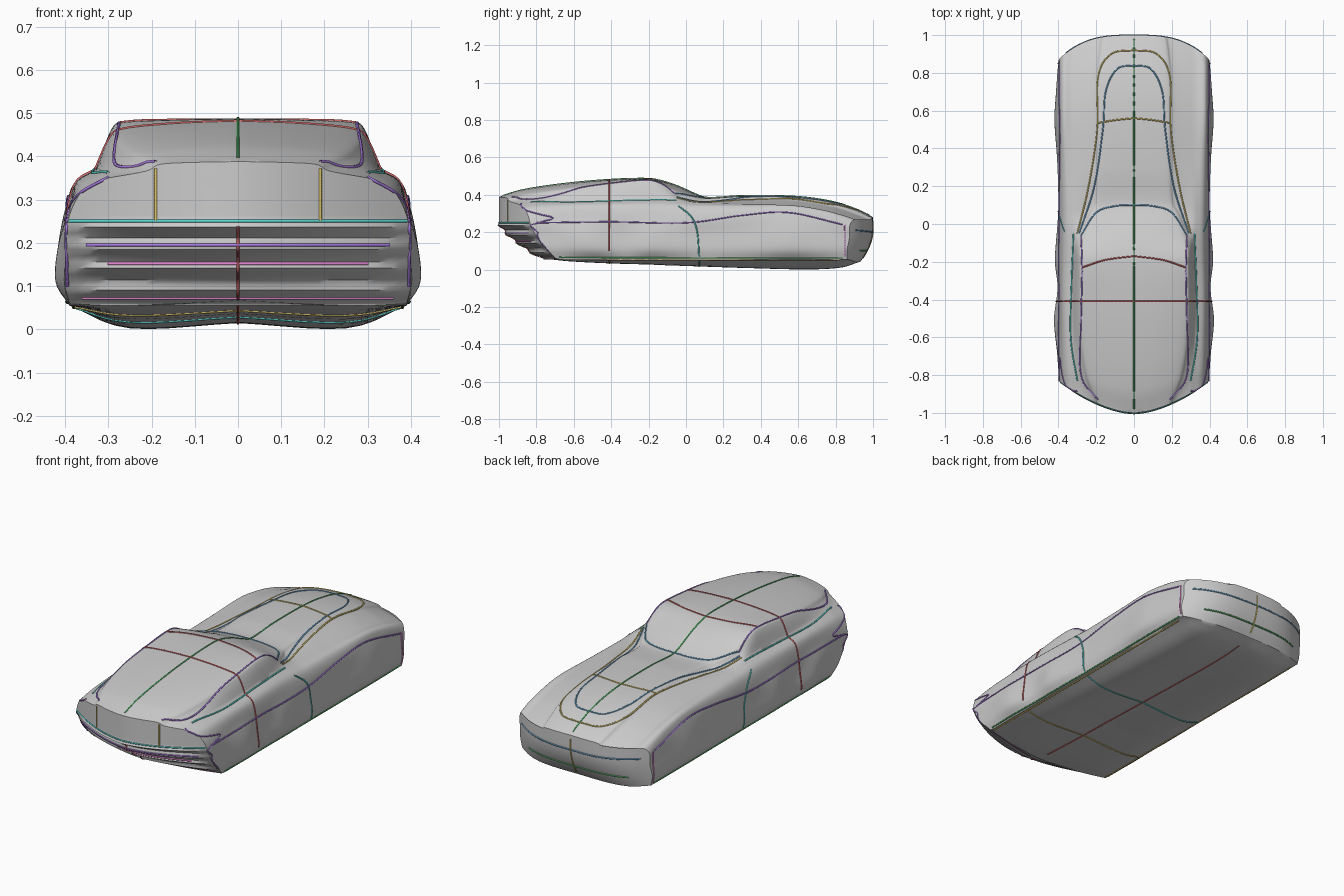
import bpy, bmesh, math
from mathutils import Vector
from mathutils.bvhtree import BVHTree

if "Cube" in bpy.data.objects:
    bpy.data.objects.remove(bpy.data.objects["Cube"])

# Stations: y, top z, roof/hood edge x,z, fender edge x,z, shoulder z, half width, floor z
STATIONS = [
    (-1.00, .388, .20, .378, .30, .350, .25, .402, .055),
    (-.88, .425, .25, .400, .315, .360, .26, .408, .045),
    (-.65, .460, .28, .430, .325, .367, .27, .422, .036),
    (-.40, .482, .285, .458, .33, .370, .27, .405, .030),
    (-.20, .487, .28, .475, .322, .375, .265, .418, .027),
    (-.13, .475, .28, .455, .32, .375, .26, .415, .024),
    (-.04, .445, .27, .402, .32, .370, .26, .408, .021),
    (.05, .405, .24, .378, .32, .360, .265, .402, .018),
    (.11, .385, .21, .376, .32, .358, .27, .400, .016),
    (.30, .395, .20, .386, .32, .352, .285, .405, .010),
    (.60, .390, .20, .378, .33, .340, .300, .420, .003),
    (.80, .360, .20, .345, .33, .312, .280, .412, .004),
    (.93, .315, .19, .302, .33, .280, .255, .405, .015),
    (1.0, .280, .18, .272, .32, .257, .235, .400, .040),
]


def hermite(keys, pts, t):
    """Smooth interpolation of tuples on uneven keys."""
    n = len(keys)
    i = max(0, min(n - 2, sum(k <= t for k in keys) - 1))

    def slope(j, c):
        a, b = max(j - 1, 0), min(j + 1, n - 1)
        return (pts[b][c] - pts[a][c]) / (keys[b] - keys[a])
    h = keys[i + 1] - keys[i]
    u = (t - keys[i]) / h
    return tuple(
        (2*u**3 - 3*u*u + 1) * pts[i][c] + (u**3 - 2*u*u + u) * h * slope(i, c)
        + (3*u*u - 2*u**3) * pts[i + 1][c] + (u**3 - u*u) * h * slope(i + 1, c)
        for c in range(len(pts[0])))


def smooth_path(pts, per=8):
    keys = list(range(len(pts)))
    return [hermite(keys, pts, i / per) for i in range((len(pts) - 1) * per + 1)]


def half_section(y):
    top, xr, zr, xf, zf, zs, w, zb = hermite([s[0] for s in STATIONS], [s[1:] for s in STATIONS], y)
    sill = max(.055, zb + .004)
    floor = smooth_path([(0, zb + .012), (.25, zb), (.39, sill)], 5)
    side = smooth_path([(.39, sill), (w, sill + .055), (w - .006, (sill + zs) / 2 + .03), (.394, zs),
                        ((xf + .4) / 2 + .01, (zs + zf) / 2 + .02), (xf, zf)], 5)
    roof = smooth_path([(xf, zf), (xr + .012, zr - .012), (xr - .02, zr + .35 * (top - zr)),
                        (xr * .5, zr + .8 * (top - zr)), (0, top)], 5)
    return floor + side[1:] + roof[1:]


# Bowed ends with undercut bumpers
def tail_offset(x, z):
    q = min(1.1, abs(x) / .4)
    under = max(0, (.25 - z) / .2)
    return .17 * q**1.7 + .24 * under**1.4 * (1 - .4 * q * q)


def nose_offset(x, z):
    q = min(1.1, abs(x) / .4)
    return -.13 * q**3 - (.07 * max(0, (.22 - z) / .18)**2) * (1 - .7 * q * q)


def warp(x, y, z, cap=False):
    yy = y + max(0, (-.2 - y) / .8) * tail_offset(x, z) + max(0, (y - .4) / .6) * nose_offset(x, z)
    if cap and y < 0 and z < .26:   # horizontal bumper ribs
        yy += .013 * math.sin((z - .25) * 2 * math.pi / .05) * (1 - min(1, abs(x) / .4)**8)
    return (x, yy, z)


bm = bmesh.new()
rings = []
N = 110
for i in range(N + 1):
    y = -1 + 2 * i / N
    half = half_section(y)
    full = half + [(-x, z) for x, z in half[-2:0:-1]]
    rings.append([bm.verts.new(warp(x, y, z)) for x, z in full])
for a, b in zip(rings, rings[1:]):
    for j in range(len(a)):
        k = (j + 1) % len(a)
        bm.faces.new((a[j], a[k], b[k], b[j]))
# End faces: rows run from side to side
COLS = 30
for y in (-1, 1):
    rows = [[bm.verts.new(warp(x * (2 * c / COLS - 1), y, z, True)) for c in range(COLS + 1)]
            for x, z in half_section(y)]
    for a, b in zip(rows, rows[1:]):
        for c in range(COLS):
            bm.faces.new((a[c], a[c + 1], b[c + 1], b[c]))
bmesh.ops.remove_doubles(bm, verts=bm.verts, dist=.0004)
bmesh.ops.dissolve_degenerate(bm, edges=bm.edges, dist=.0001)
bmesh.ops.recalc_face_normals(bm, faces=bm.faces)
mesh = bpy.data.meshes.new("car_body")
bm.to_mesh(mesh)
tree = BVHTree.FromBMesh(bm)
bm.free()
body = bpy.data.objects.new("car_body", mesh)
bpy.context.collection.objects.link(body)
bpy.context.view_layer.objects.active = body
body.select_set(True)
bpy.ops.object.shade_smooth_by_angle(angle=math.radians(40))

# Coloured feature lines projected on the body
COLORS = {"green": (.1, .5, .15), "red": (.6, .12, .12), "blue": (.15, .4, .65), "purple": (.4, .2, .75),
          "pink": (.8, .25, .65), "teal": (.1, .65, .6), "gold": (.7, .55, .15)}
MATS = {}
for cname, rgb in COLORS.items():
    MATS[cname] = bpy.data.materials.new(cname)
    MATS[cname].diffuse_color = (*rgb, 1)
RAYS = {  # view: (start position from a 2D point, direction)
    "top": (lambda a, b: (a, b, 2), (0, 0, -1)),
    "below": (lambda a, b: (a, b, -2), (0, 0, 1)),
    "side": (lambda a, b: (2, a, b), (-1, 0, 0)),
    "tail": (lambda a, b: (a, -3, b), (0, 1, 0)),
    "nose": (lambda a, b: (a, 3, b), (0, -1, 0)),
}


def line(name, view, color, pts, mirror=True):
    start, d = RAYS[view]
    hits = [tree.ray_cast(Vector(start(*p)), Vector(d))[0] for p in smooth_path(pts, 10)]
    hits = [h for h in hits if h]
    if len(hits) < 2:
        return
    cu = bpy.data.curves.new(name, "CURVE")
    cu.dimensions = "3D"
    cu.bevel_depth = .004
    cu.bevel_resolution = 1
    for s in ((1, -1) if mirror else (1,)):
        sp = cu.splines.new("POLY")
        sp.points.add(len(hits) - 1)
        for p, h in zip(sp.points, hits):
            p.co = (h.x * s, h.y, h.z, 1)
    cu.materials.append(MATS[color])
    bpy.context.collection.objects.link(bpy.data.objects.new(name, cu))


# Top lines
line("centre_line", "top", "green", [(0, -.98), (0, -.5), (0, -.1), (0, .1), (0, .5), (0, .98)], False)
line("roof_cross_line", "top", "red", [(0, -.41), (.2, -.41), (.3, -.41), (.4, -.41)])
line("windscreen_top", "top", "red", [(0, -.17), (.15, -.19), (.275, -.23)])
line("windscreen_base", "top", "blue", [(0, .1), (.1, .095), (.2, .06), (.28, -.06)])
line("roof_edge", "top", "purple", [(.28, -.06), (.275, -.25), (.28, -.5), (.28, -.8), (.19, -.93)])
line("hood_outer_line", "top", "gold", [(0, .92), (.12, .9), (.19, .78), (.195, .5), (.24, .2), (.3, -.05)])
line("hood_inner_line", "top", "blue", [(0, .84), (.09, .82), (.15, .7), (.165, .5), (.21, .2), (.29, -.05)])
line("hood_cross_line", "top", "gold", [(0, .56), (.1, .55), (.19, .535)])
line("cabin_base_line", "top", "teal", [(.32, -.05), (.33, -.3), (.335, -.6), (.3, -.83)])
# Side lines
line("shoulder_line", "side", "purple", [(-.8, .25), (-.4, .255), (0, .25), (.3, .29), (.55, .305), (.84, .24)])
line("sill_line", "side", "green", [(-.68, .065), (0, .062), (.84, .062)])
line("door_line", "side", "teal", [(.07, .07), (.06, .2), (.03, .28), (-.04, .34)])
line("rear_door_line", "side", "red", [(-.41, .1), (-.41, .2), (-.41, .32)])
line("nose_corner", "side", "pink", [(.85, .07), (.85, .15), (.85, .24)])
# Tail lines
for z, w, color in ((.25, .39, "teal"), (.195, .35, "purple"), (.152, .3, "pink"), (.072, .36, "pink")):
    line("tail_bar", "tail", color, [(0, z), (w / 2, z), (w, z)])
line("tail_panel_side", "tail", "gold", [(.19, .25), (.19, .31), (.19, .372)])
line("tail_corner", "tail", "purple", [(.395, .1), (.395, .25), (.37, .31), (.3, .352)])
line("tail_centre", "tail", "red", [(0, .07), (0, .16), (0, .24)], False)
# Nose and underside lines
line("nose_bar", "nose", "green", [(0, .1), (.15, .1), (.3, .1)])
line("nose_upper_bar", "nose", "blue", [(0, .2), (.15, .2), (.36, .21)])
line("nose_centre", "nose", "gold", [(0, .06), (0, .16), (0, .26)], False)
line("floor_centre", "below", "red", [(0, -.7), (0, 0), (0, .85)], False)
line("floor_edge", "below", "gold", [(.38, -.68), (.38, 0), (.38, .82)])
for y, color in ((.07, "teal"), (-.41, "gold")):
    line("floor_cross_line", "below", color, [(0, y), (.2, y), (.38, y)])

for m in bpy.data.materials:
    if m.users and not m.is_grease_pencil:
        m.use_nodes = True
        m.node_tree.nodes["Principled BSDF"].inputs["Base Color"].default_value = m.diffuse_color
